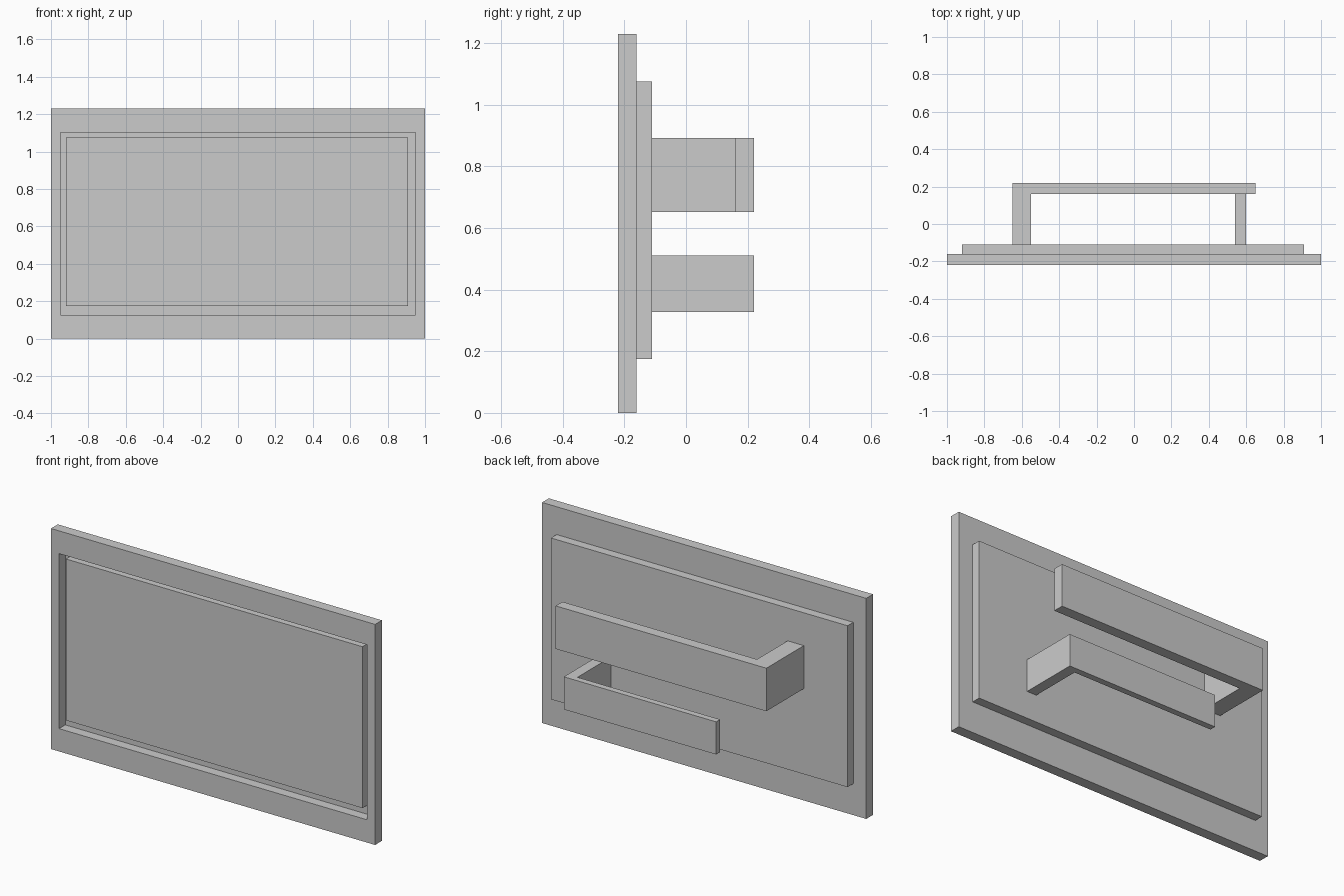
import bpy, bmesh

if "Cube" in bpy.data.objects:
    bpy.data.objects.remove(bpy.data.objects["Cube"])


def finish(name, bm):
    bmesh.ops.recalc_face_normals(bm, faces=bm.faces[:])
    me = bpy.data.meshes.new(name)
    bm.to_mesh(me)
    bm.free()
    ob = bpy.data.objects.new(name, me)
    bpy.context.collection.objects.link(ob)
    return ob


def prism(bm, profile, z0, z1):
    """Extrude an xy outline from z0 up to z1."""
    face = bm.faces.new([bm.verts.new((x, y, z0)) for x, y in profile])
    top = bmesh.ops.extrude_face_region(bm, geom=[face])["geom"]
    for v in top:
        if isinstance(v, bmesh.types.BMVert):
            v.co.z = z1


def step(bm, face, rect, y):
    """Extrude a rectangular face and fit it to rect (x0, x1, z0, z1) at depth y."""
    x0, x1, z0, z1 = rect
    mid = face.calc_center_median()
    new = bmesh.ops.extrude_discrete_faces(bm, faces=[face])["faces"][0]
    for v in new.verts:
        v.co = (x1 if v.co.x > mid.x else x0, y, z1 if v.co.z > mid.z else z0)
    return new


# Plate with a recessed front, and an inner panel raised on both sides
opening = (-0.95, 0.95, 0.127, 1.103)
panel = (-0.92, 0.91, 0.175, 1.075)
bm = bmesh.new()
prism(bm, [(-1, -0.22), (1, -0.22), (1, -0.16), (-1, -0.16)], 0, 1.23)
bmesh.ops.recalc_face_normals(bm, faces=bm.faces[:])
front = min(bm.faces, key=lambda f: f.calc_center_median().y)
for rect, y in [(opening, -0.22), (opening, -0.165), (panel, -0.165), (panel, -0.203)]:
    front = step(bm, front, rect, y)
back = max(bm.faces, key=lambda f: f.calc_center_median().y)
for y in (-0.16, -0.11):
    back = step(bm, back, panel, y)
finish("framed_panel", bm)


# L-shaped brackets: a leg off the panel and a bar running to a free end
def bracket(name, outer, inner, end, bar_y, z0, z1):
    bm = bmesh.new()
    prism(bm, [(outer, -0.11), (outer, 0.22), (end, 0.22),
               (end, bar_y), (inner, bar_y), (inner, -0.11)], z0, z1)
    finish(name, bm)


bracket("upper_bracket", -0.65, -0.55, 0.65, 0.16, 0.652, 0.892)
bracket("lower_bracket", 0.60, 0.54, -0.34, 0.185, 0.328, 0.51)
